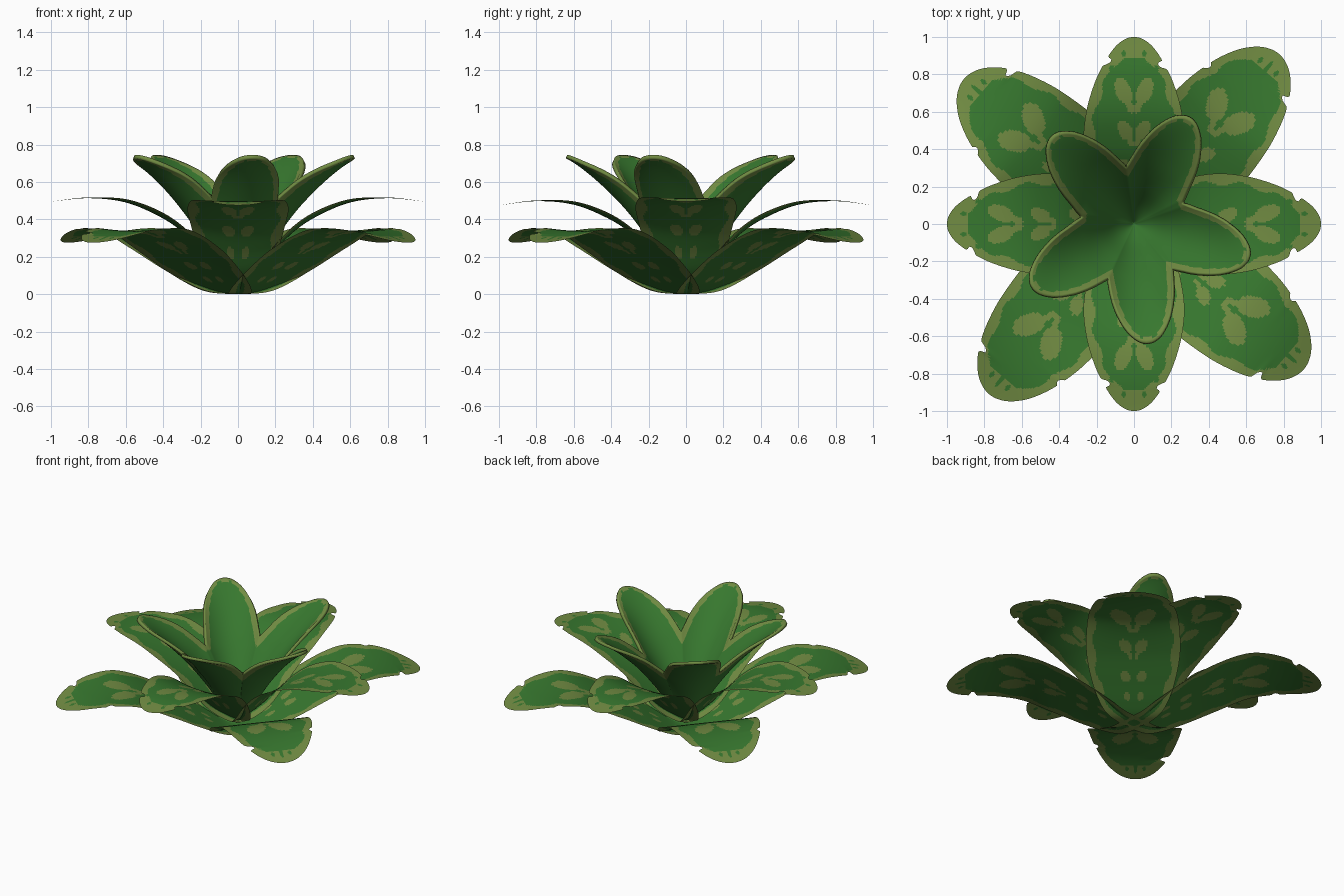
import bpy, bmesh, math

if "Cube" in bpy.data.objects:
    bpy.data.objects.remove(bpy.data.objects["Cube"])


def material(name, rgb):
    m = bpy.data.materials.new(name)
    m.diffuse_color = (*rgb, 1)
    m.use_nodes = True
    m.node_tree.nodes["Principled BSDF"].inputs["Base Color"].default_value = m.diffuse_color
    return m


MATERIALS = [material("leaf green", (0.038, 0.186, 0.028)),
             material("olive markings", (0.165, 0.260, 0.055))]


def curve(points, x):
    """Smooth (Hermite) interpolation through a few (x, y) points."""
    n = len(points)
    if x <= points[0][0]:
        return points[0][1]
    if x >= points[-1][0]:
        return points[-1][1]

    def slope(i):
        a, b = points[max(i - 1, 0)], points[min(i + 1, n - 1)]
        return (b[1] - a[1]) / (b[0] - a[0])
    i = max(k for k in range(n - 1) if points[k][0] <= x)
    (x0, y0), (x1, y1) = points[i], points[i + 1]
    h = x1 - x0
    s = (x - x0) / h
    return ((2*s**3 - 3*s*s + 1) * y0 + (s**3 - 2*s*s + s) * h * slope(i)
            + (3*s*s - 2*s**3) * y1 + (s**3 - s*s) * h * slope(i + 1))


def half_width(points, r):
    """Interpolating the squared width gives rounded leaf ends."""
    return math.sqrt(max(0, curve([(a, b * b) for a, b in points], r)))


def finish(bm, name):
    bmesh.ops.remove_doubles(bm, verts=bm.verts, dist=1e-5)
    bmesh.ops.dissolve_degenerate(bm, edges=bm.edges, dist=1e-6)
    me = bpy.data.meshes.new(name)
    for f in bm.faces:
        f.smooth = True
    bm.to_mesh(me)
    bm.free()
    for m in MATERIALS:
        me.materials.append(m)
    ob = bpy.data.objects.new(name, me)
    bpy.context.collection.objects.link(ob)
    return ob


def in_ellipse(r, t, cr, ct, a, b, tilt=0):
    dr, dt = r - cr, t - ct
    c, s = math.cos(tilt), math.sin(tilt)
    return ((dr*c + dt*s) / a)**2 + ((dt*c - dr*s) / b)**2 < 1


def marking(r, t, w, length, big):
    """0 = green, 1 = olive border or butterfly spots."""
    a = abs(t)
    k = 1.06 if big else 1.0
    border = 0.05 + 0.013 * math.sin(30 * r) + max(0, r - length + 0.25) * 0.2
    if w - a < border or r > length - 0.115:
        tip = length - 0.09
        if in_ellipse(r, a, tip, 0.055, 0.018, 0.012):
            return 0
        if in_ellipse(r, a, length - 0.17, 0.12, 0.018, 0.014):
            return 0
        if big and in_ellipse(r, t, tip - 0.03, 0, 0.07, 0.012):
            return 0
        return 1
    spots = [(0.71, 0.056, 0.075, 0.042, 0.4), (0.63, 0.022, 0.04, 0.018, 0.3),
             (0.50, 0.048, 0.055, 0.035, 0.5), (0.44, 0.02, 0.03, 0.014, 0.3),
             (0.31, 0.05, 0.04, 0.03, 0.5), (0.19, 0.04, 0.03, 0.02, 0.4)]
    if big:
        spots[0] = (0.73, 0.074, 0.09, 0.058, 0.5)
    return int(any(in_ellipse(r, a, c*k, d*k, e, f, g) for c, d, e, f, g in spots))


def outer_leaf(name, angle, profile, widths, notches, cupping, big, drop=0):
    bm = bmesh.new()
    r0, r1 = widths[0][0], widths[-1][0]
    nu, nv = 130, 60
    ca, sa = math.cos(angle), math.sin(angle)
    grid, info = [], []
    for i in range(nu + 1):
        r = r0 + (r1 - r0) * (1 - math.cos(math.pi * i / nu)) / 2
        full = half_width(widths, r)
        row, row_info = [], []
        for j in range(nv + 1):
            v = 2 * j / nv - 1
            side = 1 if v > 0 else -1
            cut = sum(d * math.exp(-((r - c) / 0.018)**4)
                      for s, c, d in notches if s == side)
            t = v * max(full - cut, 0)
            z = curve(profile, r) - drop * max(r, 0) + curve(cupping, r) * v * v
            row.append(bm.verts.new((r*ca - t*sa, r*sa + t*ca, max(z, 0))))
            row_info.append((r, t, full))
        grid.append(row)
        info.append(row_info)
    for i in range(nu):
        for j in range(nv):
            f = bm.faces.new((grid[i][j], grid[i+1][j], grid[i+1][j+1], grid[i][j+1]))
            p, q = info[i][j], info[i+1][j+1]
            f.material_index = marking(*[(x + y) / 2 for x, y in zip(p, q)], r1, big)
    return finish(bm, name)


# Lower whorl: four long diagonal leaves
low_profile = [(-0.05, 0.0), (0.06, 0.01), (0.15, 0.05), (0.3, 0.135), (0.5, 0.245),
               (0.7, 0.322), (0.85, 0.338), (1.0, 0.325), (1.195, 0.275)]
low_width = [(-0.05, 0), (0.04, 0.13), (0.14, 0.205), (0.3, 0.265), (0.5, 0.3),
             (0.75, 0.287), (0.92, 0.25), (1.05, 0.195), (1.14, 0.125), (1.195, 0)]
low_notch = [(-1, 1.03, 0.045), (1, 0.9, 0.02)]
low_cup = [(0, 0.0), (0.5, 0.0), (0.8, 0.015), (1.2, 0)]
for k in range(4):
    outer_leaf(f"lower_leaf_{k+1}", math.radians(49.5 + 90 * k), low_profile,
               low_width, low_notch, low_cup, True)

# Middle whorl: four leaves along the axes
mid_profile = [(-0.02, 0.025), (0.1, 0.12), (0.2, 0.235), (0.3, 0.335), (0.42, 0.415),
               (0.6, 0.49), (0.8, 0.513), (1.0, 0.495)]
mid_width = [(-0.02, 0), (0.07, 0.145), (0.17, 0.21), (0.3, 0.25), (0.45, 0.27),
             (0.6, 0.255), (0.75, 0.212), (0.88, 0.148), (0.95, 0.098), (1.0, 0)]
mid_notch = [(-1, 0.85, 0.035), (1, 0.87, 0.03)]
mid_cup = [(0, 0.01), (0.2, 0.03), (0.42, 0.03), (0.6, 0.018), (0.75, 0.006), (1, 0)]
for k in range(4):
    outer_leaf(f"middle_leaf_{k+1}", math.radians(90 * k), mid_profile, mid_width,
               mid_notch, mid_cup, False, 0.02 * (k % 2))

# Inner rosette: one flared cup whose rim is split into five cupped petals
petal_angles = [math.radians(a) for a in (62.5, 133, 212, 277, 344)]
cup_profile = [(0, 0.07), (0.1, 0.18), (0.2, 0.325), (0.3, 0.455), (0.4, 0.56),
               (0.5, 0.65), (0.6, 0.725), (0.66, 0.755)]
petal_cup = [(0, 0), (0.1, 0.01), (0.25, 0.045), (0.38, 0.05), (0.5, 0.035), (0.62, 0)]
LENGTH = 0.638
petal_width = [(0, 0.2), (0.25, 0.17), (0.4, 0.158), (0.52, 0.125), (0.6, 0.075), (LENGTH, 0)]


def petal_offset(theta):
    """Angle from the nearest petal axis."""
    return min(abs((theta - a + math.pi) % (2*math.pi) - math.pi) for a in petal_angles)


def petal_reach(delta):
    """Distance from the centre to the petal outline at an angle off its axis."""
    r = 0.2
    while r < LENGTH and r * math.sin(delta) < half_width(petal_width, r * math.cos(delta)):
        r += 0.002
    return r


def cup_height(r, delta):
    across = min(1, r * math.sin(delta) / (0.17 if r > 0.29 else 0.587 * r + 1e-6))
    return curve(cup_profile, r) + curve(petal_cup, r) * across**2


bm = bmesh.new()
NT, NS = 240, 40
thetas = [2 * math.pi * i / NT for i in range(NT)]
rings = []
for th in thetas:
    d = petal_offset(th)
    R = petal_reach(d)
    rings.append([bm.verts.new((R*s/NS*math.cos(th), R*s/NS*math.sin(th),
                                cup_height(R*s/NS, d))) for s in range(1, NS + 1)])
centre = bm.verts.new((0, 0, cup_profile[0][1]))
for i in range(NT):
    a, b = rings[i], rings[(i + 1) % NT]
    bm.faces.new((centre, a[0], b[0]))
    for s in range(NS - 1):
        f = bm.faces.new((a[s], a[s+1], b[s+1], b[s]))
        c = f.calc_center_median()
        r = math.hypot(c.x, c.y)
        d = petal_offset(math.atan2(c.y, c.x))
        gap = min(half_width(petal_width, r*math.cos(d)) - r*math.sin(d), LENGTH - r)
        f.material_index = int(r > 0.26 and gap < 0.028)
cup = finish(bm, "inner_petals")
solid = cup.modifiers.new("thickness", 'SOLIDIFY')
solid.thickness = 0.02
solid.offset = -1
